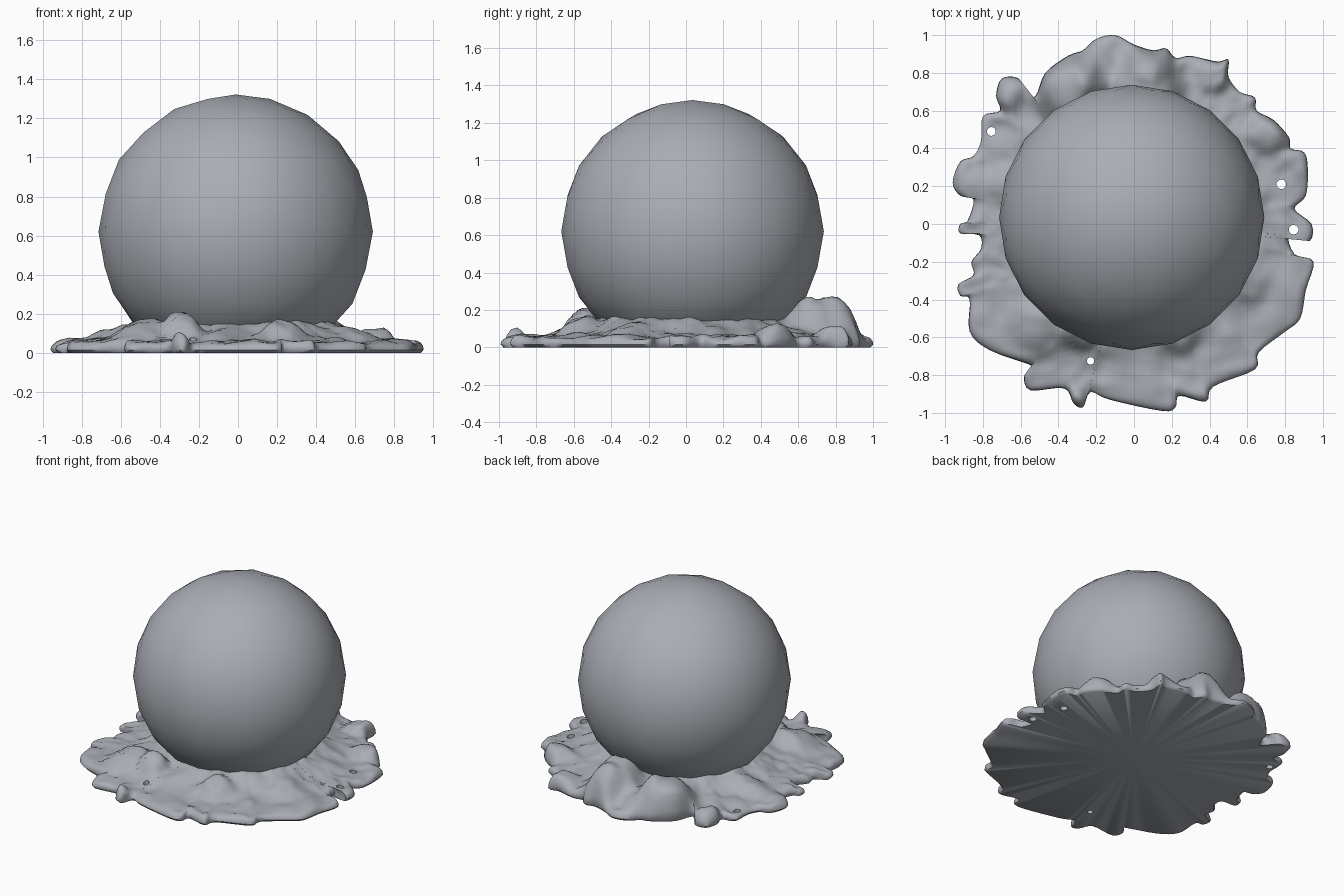
import bpy, bmesh, math
from mathutils import Vector, noise

if "Cube" in bpy.data.objects:
    bpy.data.objects.remove(bpy.data.objects["Cube"])

stone = bpy.data.materials.new("stone grey")
stone.diffuse_color = (0.40, 0.42, 0.46, 1)
stone.use_nodes = True
stone.node_tree.nodes["Principled BSDF"].inputs["Base Color"].default_value = stone.diffuse_color


def make_object(name, bm):
    bmesh.ops.recalc_face_normals(bm, faces=bm.faces)
    mesh = bpy.data.meshes.new(name)
    bm.to_mesh(mesh)
    bm.free()
    ob = bpy.data.objects.new(name, mesh)
    bpy.context.collection.objects.link(ob)
    mesh.materials.append(stone)
    for p in mesh.polygons:
        p.use_smooth = True
    return ob


# Ball: coarse smooth-shaded sphere, sunk into the base
bm = bmesh.new()
bmesh.ops.create_icosphere(bm, subdivisions=3, radius=0.702)
for v in bm.verts:
    v.co += Vector((-0.012, 0.035, 0.62))
    v.co.z = max(v.co.z, 0.03)
make_object("ball", bm)

# Ragged outline of the splash, counter-clockwise from +x
OUTLINE = [
    (.94, .0), (.85, .08), (.91, .15), (.92, .30), (.90, .38), (.83, .40), (.82, .46), (.74, .55),
    (.65, .60), (.64, .67), (.56, .70), (.50, .78), (.50, .87), (.44, .86), (.30, .89), (.22, .88),
    (.17, .93), (.10, .92), (.0, .95), (-.10, 1.0), (-.20, .98), (-.27, .92), (-.35, .89), (-.47, .80),
    (-.52, .68), (-.58, .68), (-.61, .77), (-.70, .77), (-.73, .68), (-.71, .60), (-.80, .57),
    (-.81, .44), (-.85, .36), (-.92, .33), (-.96, .22), (-.92, .15), (-.85, .13), (-.88, .02),
    (-.92, .0), (-.92, -.05), (-.82, -.06), (-.81, -.13), (-.86, -.20), (-.85, -.27), (-.93, -.32),
    (-.92, -.38), (-.87, -.40), (-.87, -.57), (-.76, -.67), (-.52, -.76), (-.58, -.80), (-.55, -.88),
    (-.37, -.87), (-.32, -.95), (-.27, -.97), (-.23, -.89), (-.13, -.93), (.15, -.99), (.22, -.97),
    (.24, -.91), (.38, -.94), (.42, -.86), (.64, -.77), (.66, -.68), (.80, -.57), (.88, -.50),
    (.91, -.35), (.95, -.20), (.85, -.16), (.82, -.06), (.93, -.09)]

# Mounds on the base: x, y, radius, extra height
LUMPS = [
    (-.36, .72, .17, .17), (-.20, .80, .12, .06), (.07, .72, .17, .17), (.08, .85, .11, .06),
    (-.28, -.57, .09, .10), (-.50, -.55, .16, .08), (.24, -.58, .10, .06), (-.30, -.92, .05, .04),
    (.70, .48, .10, .06), (-.66, .70, .08, .04), (-.66, .20, .10, .04), (.62, -.30, .10, .04),
    (.42, .80, .10, .05)]


def spline(points, steps):
    n, out = len(points), []
    pts = [Vector(p) for p in points]
    for i in range(n):
        a, b, c, d = (pts[(i + k) % n] for k in (-1, 0, 1, 2))
        for s in range(steps):
            t = s / steps
            out.append(0.5 * (2 * b + (c - a) * t + (2 * a - 5 * b + 4 * c - d) * t * t
                              + (3 * b - a - 3 * c + d) * t ** 3))
    return out


def height(x, y):
    r = math.hypot(x, y - 0.02)
    h = 0.058 + 0.095 * max(0, min(1, (0.80 - r) / 0.30)) ** 1.5
    h += 0.028 * noise.noise(Vector((x * 7, y * 7, 3)))
    h += 0.012 * noise.noise(Vector((x * 16, y * 16, 8)))
    for lx, ly, lr, lh in LUMPS:
        h += lh * math.exp(-(math.hypot(x - lx, y - ly) / lr) ** 4)
    return max(h, 0.035)


# Splash: rounded rim, lumpy top, flat underside
bm = bmesh.new()
rim = spline(OUTLINE, 4)
rings = [[bm.verts.new((p.x * .985, p.y * .985, 0)) for p in rim],
         [bm.verts.new((p.x, p.y, .016)) for p in rim]]
INSET = [.004, .014, .03, .05, .075] + [.10 + .03 * i for i in range(15)]
for d in INSET:
    rise = math.sqrt(1 - (1 - min(1, d / .05)) ** 2)
    ring = []
    for p in rim:
        q = p * (1 - d)
        ring.append(bm.verts.new((q.x, q.y, .02 + (height(q.x, q.y) - .02) * rise)))
    rings.append(ring)
n = len(rim)
for lo, hi in zip(rings, rings[1:]):
    for i in range(n):
        j = (i + 1) % n
        bm.faces.new((lo[i], lo[j], hi[j], hi[i]))
for ring, z in ((rings[0], 0), (rings[-1], .12)):
    mid = bm.verts.new((0, 0, z))
    for i in range(n):
        bm.faces.new((ring[i], ring[(i + 1) % n], mid))
splash = make_object("splash_base", bm)

# Small holes through the splash
bm = bmesh.new()
for x, y, r in ((-.755, .49, .024), (.78, .21, .026), (.845, -.03, .026), (-.23, -.725, .02)):
    made = bmesh.ops.create_cone(bm, cap_ends=True, segments=10, radius1=r, radius2=r, depth=1)
    bmesh.ops.translate(bm, verts=made["verts"], vec=(x, y, 0))
cutter = make_object("hole_cutter", bm)
cutter.hide_render = True
mod = splash.modifiers.new("holes", "BOOLEAN")
mod.operation, mod.solver, mod.object = "DIFFERENCE", "EXACT", cutter
bpy.context.view_layer.objects.active = splash
splash.select_set(True)
bpy.ops.object.modifier_apply(modifier=mod.name)
bpy.data.objects.remove(cutter)
bpy.ops.object.shade_smooth_by_angle(angle=math.radians(50))
